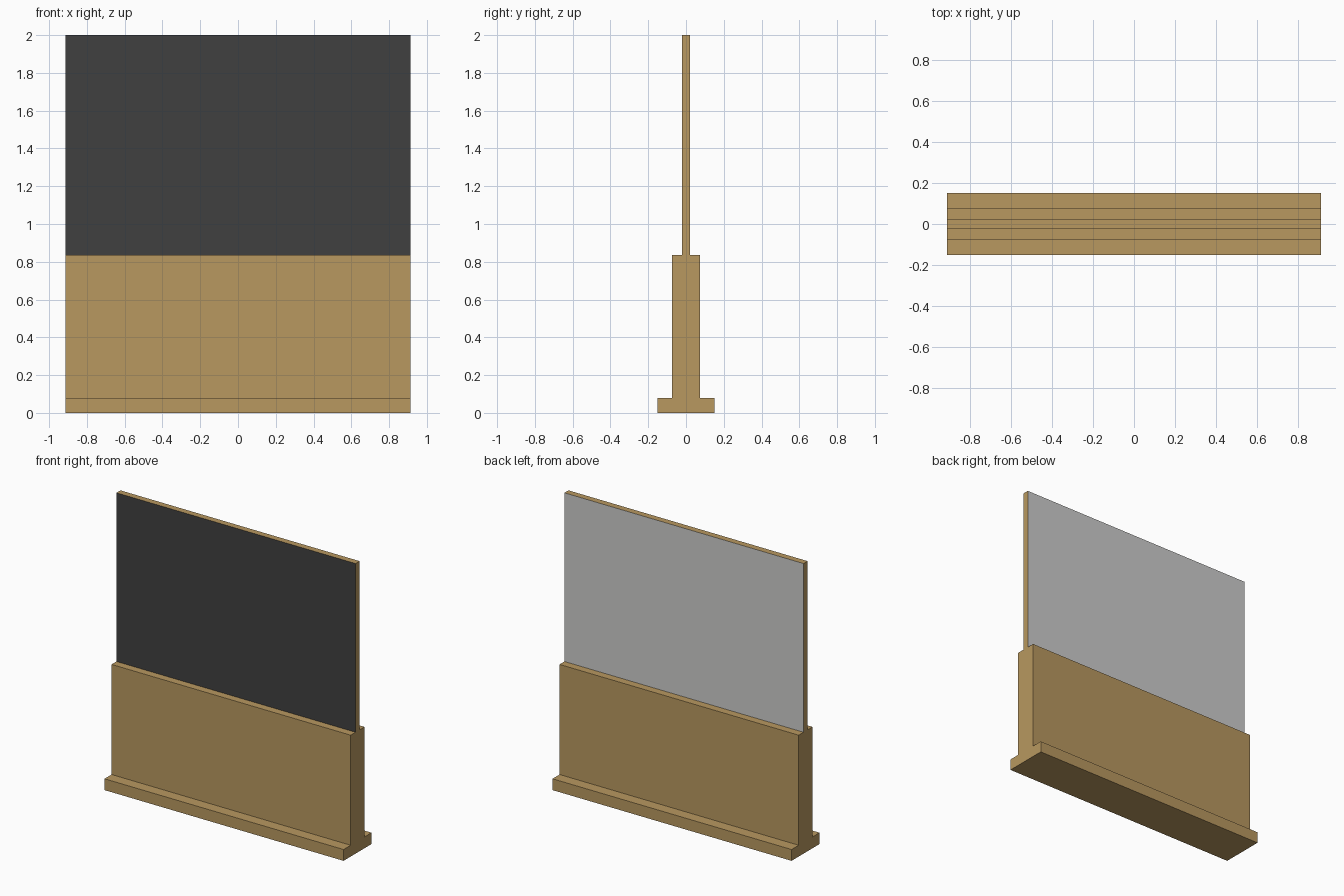
import bpy, bmesh

if "Cube" in bpy.data.objects:
    bpy.data.objects.remove(bpy.data.objects["Cube"])

HALF_LENGTH = 0.912


def material(name, rgb):
    m = bpy.data.materials.new(name)
    lin = [(c / 255 / 12.92) if c < 11 else ((c / 255 + 0.055) / 1.055) ** 2.4 for c in rgb]
    m.diffuse_color = (*lin, 1)
    m.use_nodes = True
    m.node_tree.nodes["Principled BSDF"].inputs["Base Color"].default_value = m.diffuse_color
    return m


# Half of the stepped cross-section (y, z): foot, low wall, thin screen
half = [(0.152, 0), (0.152, 0.078), (0.075, 0.078), (0.075, 0.837),
        (0.022, 0.837), (0.022, 2.0)]
profile = half + [(-y, z) for y, z in reversed(half)]

# Extrude the mirrored profile along the length
bm = bmesh.new()
face = bm.faces.new([bm.verts.new((-HALF_LENGTH, y, z)) for y, z in profile])
ext = bmesh.ops.extrude_face_region(bm, geom=[face], use_keep_orig=True)
moved = [g for g in ext["geom"] if isinstance(g, bmesh.types.BMVert)]
bmesh.ops.translate(bm, verts=moved, vec=(2 * HALF_LENGTH, 0, 0))
bmesh.ops.recalc_face_normals(bm, faces=bm.faces)

# Screen faces: dark at the front, pale at the back, timber elsewhere
for f in bm.faces:
    if f.calc_center_median().z > 1.0 and abs(f.normal.y) > 0.9:
        f.material_index = 1 if f.normal.y < 0 else 2

mesh = bpy.data.meshes.new("divider_panel")
bm.to_mesh(mesh)
bm.free()
mesh.materials.append(material("tan_timber", (184, 152, 96)))
mesh.materials.append(material("dark_grey_screen", (64, 64, 64)))
mesh.materials.append(material("pale_grey_screen", (205, 205, 204)))
bpy.context.collection.objects.link(bpy.data.objects.new("divider_panel", mesh))
